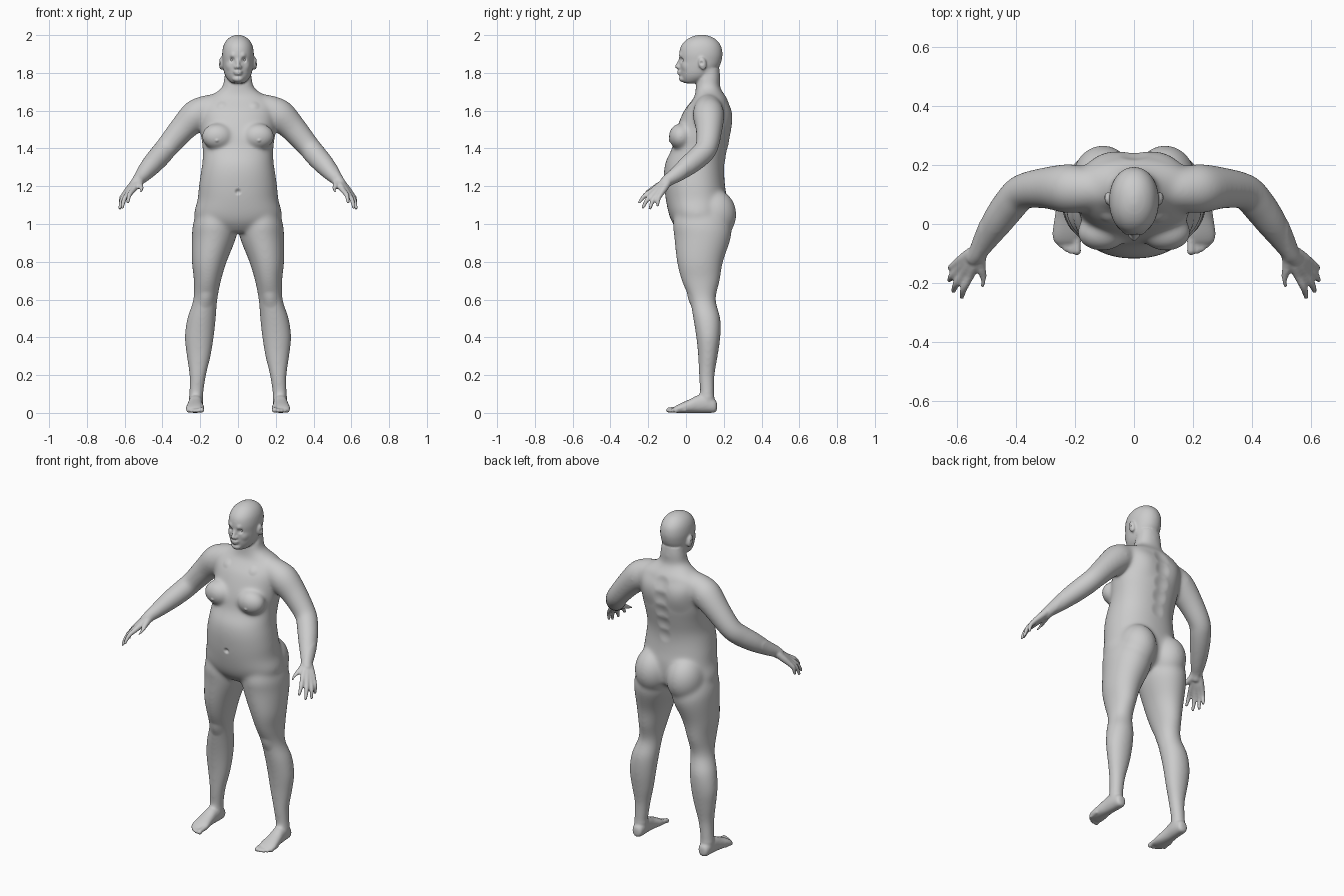
import bpy, bmesh, math
from mathutils import Vector, Matrix

bm = bmesh.new()


def spline(rows, n=6):
    """Catmull-Rom interpolation of equal-length rows."""
    out = []
    for i in range(len(rows) - 1):
        p0, p1, p2 = rows[max(i - 1, 0)], rows[i], rows[i + 1]
        p3 = rows[min(i + 2, len(rows) - 1)]
        for k in range(n):
            t = k / n
            out.append([0.5 * (2 * b + (c - a) * t + (2 * a - 5 * b + 4 * c - d) * t * t
                               + (3 * b - a - 3 * c + d) * t ** 3)
                        for a, b, c, d in zip(p0, p1, p2, p3)])
    return out + [list(rows[-1])]


def skin(rings):
    loops = [[bm.verts.new(p) for p in r] for r in rings]
    for a, b in zip(loops, loops[1:]):
        for i in range(len(a)):
            j = (i + 1) % len(a)
            bm.faces.new((a[i], a[j], b[j], b[i]))
    bm.faces.new(loops[0][::-1])
    bm.faces.new(loops[-1])


def loft(rows, flat=True, e=2.2, n=48):
    """Rows (x, y, z, a, b): superellipse rings, level (flat) or upright."""
    rings = []
    for x, y, z, a, b in spline(rows):
        ring = []
        for i in range(n):
            t = 2 * math.pi * i / n
            c, s = math.cos(t), math.sin(t)
            u = a * math.copysign(abs(c) ** (2 / e), c)
            v = b * math.copysign(abs(s) ** (2 / e), s)
            ring.append((x + u, y + v, z) if flat else (x + u, y, z + v))
        rings.append(ring)
    skin(rings)


def column(rows, **kw):
    """Rows (z, half width, front y, back y) centred on x = 0."""
    loft([(0, (f + b) / 2, z, w, (b - f) / 2) for z, w, f, b in rows], **kw)


def blob(c, r, tilt=0):
    m = Matrix.Translation(c) @ Matrix.Rotation(tilt, 4, 'X') @ Matrix.Diagonal((*r, 1))
    bmesh.ops.create_uvsphere(bm, u_segments=32, v_segments=20, radius=1, matrix=m)


def tube(rows, n=24):
    """Rows (x, y, z, radius): round limb with ball ends."""
    pts = spline(rows)
    rings, q, prev = [], None, None
    for i, p in enumerate(pts):
        d = Vector(pts[min(i + 1, len(pts) - 1)][:3]) - Vector(pts[max(i - 1, 0)][:3])
        q = d.to_track_quat('Z', 'Y') if q is None else prev.rotation_difference(d) @ q
        prev = d
        rings.append([Vector(p[:3]) + q @ Vector((p[3] * math.cos(t), p[3] * math.sin(t), 0))
                      for t in (2 * math.pi * k / n for k in range(n))])
    skin(rings)
    for p in (pts[0], pts[-1]):
        blob(p[:3], (p[3],) * 3)


# Torso and neck
column([(.955, .09, -.03, .14), (1.0, .2, -.068, .20), (1.05, .232, -.09, .215),
        (1.13, .214, -.107, .217), (1.2, .207, -.115, .207), (1.27, .197, -.117, .202),
        (1.33, .188, -.107, .207), (1.4, .187, -.075, .222), (1.47, .196, -.06, .237),
        (1.54, .2, -.037, .244), (1.6, .205, -.01, .242), (1.64, .2, .02, .228),
        (1.67, .165, .042, .215), (1.7, .112, .05, .193), (1.73, .082, .052, .18),
        (1.77, .074, .06, .182), (1.82, .065, .07, .178)])
blob((.108, -.028, 1.463), (.085, .064, .07))            # chest
blob((.105, .147, 1.05), (.106, .12, .135))              # buttock

# Head
column([(1.745, .03, -.006, .06), (1.755, .045, -.016, .09), (1.775, .062, -.025, .13),
        (1.8, .073, -.03, .155), (1.83, .079, -.033, .175), (1.86, .082, -.034, .187),
        (1.9, .084, -.036, .193), (1.94, .078, -.027, .186), (1.97, .063, -.004, .166),
        (1.99, .04, .028, .137), (2.001, .012, .065, .1)], e=2.1)
blob((0, -.014, 1.769), (.03, .024, .019))               # chin
tube([(0, -.026, 1.88, .008), (0, -.037, 1.855, .0095), (0, -.048, 1.834, .011)])
blob((.013, -.036, 1.83), (.009, .012, .009))            # nostril
blob((0, -.035, 1.807), (.025, .013, .006))              # lips
blob((0, -.033, 1.795), (.021, .013, .0065))
blob((.088, .087, 1.85), (.013, .021, .035), .2)         # ear

# Leg
loft([(.12, .07, 1.09, .09, .12), (.125, .082, 1.0, .113, .15), (.127, .088, .93, .117, .15),
      (.152, .074, .8, .092, .122), (.162, .078, .7, .072, .101), (.173, .088, .6, .064, .07),
      (.193, .11, .5, .076, .072), (.205, .118, .4, .077, .064), (.208, .116, .3, .064, .052),
      (.213, .11, .2, .045, .042), (.221, .112, .1, .038, .038), (.222, .11, .04, .036, .04)], e=2.05)

# Foot and toes
loft([(.221, .164, .035, .014, .018), (.221, .152, .037, .03, .035), (.222, .11, .05, .037, .05),
      (.225, .06, .046, .038, .046), (.227, .02, .036, .042, .036), (.227, -.03, .025, .049, .025),
      (.227, -.057, .018, .045, .017), (.224, -.07, .014, .036, .01)], flat=False)
for x, tip, r in ((.193, -.106, .0145), (.214, -.102, .011), (.231, -.094, .0105),
                  (.247, -.082, .01), (.263, -.064, .0095)):
    tube([(x, tip + .06, r + .006, r), (x, tip + .03, r + .004, r * .9), (x, tip + r, r, r)])

# Arm
tube([(.12, .12, 1.62, .07), (.175, .118, 1.602, .078), (.225, .12, 1.572, .084),
      (.297, .122, 1.5, .071), (.376, .11, 1.407, .061), (.415, .072, 1.36, .06),
      (.46, .012, 1.31, .055), (.5, -.05, 1.262, .043), (.527, -.095, 1.232, .033),
      (.54, -.112, 1.215, .03)])

# Fingers running out of the palm, then thumb
for root, knuckle, tip in (
        ((.53, -.11, 1.222), (.556, -.177, 1.178), (.583, -.247, 1.115)),
        ((.538, -.108, 1.22), (.579, -.169, 1.166), (.612, -.228, 1.088)),
        ((.545, -.104, 1.217), (.594, -.152, 1.158), (.625, -.19, 1.084)),
        ((.55, -.099, 1.216), (.6, -.132, 1.16), (.622, -.151, 1.099))):
    a, b, c = Vector(root), Vector(knuckle), Vector(tip)
    mid = b.lerp(c, .5) + Vector((.006, -.004, .006))
    tube([(*a, .021), (*a.lerp(b, .5), .019), (*b, .0145), (*mid, .0125), (*c, .0085)])
tube([(.522, -.105, 1.225, .022), (.514, -.148, 1.203, .018), (.508, -.185, 1.187, .013),
      (.512, -.215, 1.17, .0095)])

bmesh.ops.recalc_face_normals(bm, faces=bm.faces)
mesh = bpy.data.meshes.new("body")
bm.to_mesh(mesh)
bm.free()
body = bpy.data.objects.new("body", mesh)
bpy.context.collection.objects.link(body)
bpy.context.view_layer.objects.active = body
body.select_set(True)

# Mirror the limbs and fuse everything into one skin
mir = body.modifiers.new("mirror", 'MIRROR')
mir.use_mirror_merge = False
rem = body.modifiers.new("fuse", 'REMESH')
rem.mode = 'VOXEL'
rem.voxel_size = .0055
for name in ("mirror", "fuse"):
    bpy.ops.object.modifier_apply(modifier=name)

# Blend the joints strongly, the head, hands and feet only lightly
bm = bmesh.new()
bm.from_mesh(body.data)
soft = [v for v in bm.verts if abs(v.co.x) < .52 and .09 < v.co.z
        and (v.co.z < 1.735 or (v.co.y > .1 and v.co.z < 1.82 and abs(v.co.x) < .08))]
for verts, count in ((soft, 35), (bm.verts[:], 3)):
    for _ in range(count):
        bmesh.ops.smooth_vert(bm, verts=verts, factor=.5,
                              use_axis_x=True, use_axis_y=True, use_axis_z=True)

# Sculpt strokes: centre, radius, push
strokes = [((.032, -.026, 1.869), .021, (0, .012, 0)),     # eye socket
           ((.03, -.03, 1.893), .022, (0, -.005, 0)),      # brow
           ((.05, -.005, 1.835), .03, (.002, -.004, 0)),   # cheek
           ((.1, .082, 1.852), .014, (-.007, 0, 0)),       # ear hollow
           ((.112, -.09, 1.44), .014, (0, -.006, 0)),      # nipple
           ((0, -.115, 1.17), .02, (0, .012, 0)),          # navel
           ((.11, .24, 1.56), .1, (0, .01, 0)),            # shoulder blade
           ((.09, .01, 1.635), .035, (0, -.006, .002)),    # collar bone
           ((.168, .02, .6), .05, (0, -.006, 0))]          # kneecap
strokes += [((0, .23, z), .055, (0, -.009, 0)) for z in (1.3, 1.38, 1.46, 1.54, 1.62)]
for v in bm.verts:
    side = math.copysign(1, v.co.x)
    p = Vector((abs(v.co.x), v.co.y, v.co.z))
    for c, r, push in strokes:
        if abs(p.z - c[2]) < r:
            d = (p - Vector(c)).length / r
            if d < 1:
                w = (1 - d * d) ** 2
                v.co += Vector((push[0] * side, push[1], push[2])) * w
    v.co.z = max(v.co.z, 0)
bm.to_mesh(body.data)
bm.free()
bpy.ops.object.shade_smooth()

# Eyes
for s, label in ((1, "left"), (-1, "right")):
    bpy.ops.mesh.primitive_uv_sphere_add(segments=24, ring_count=16, radius=.014,
                                         location=(s * .032, -.003, 1.869))
    bpy.context.object.name = label + "_eye"
    bpy.ops.object.shade_smooth()
